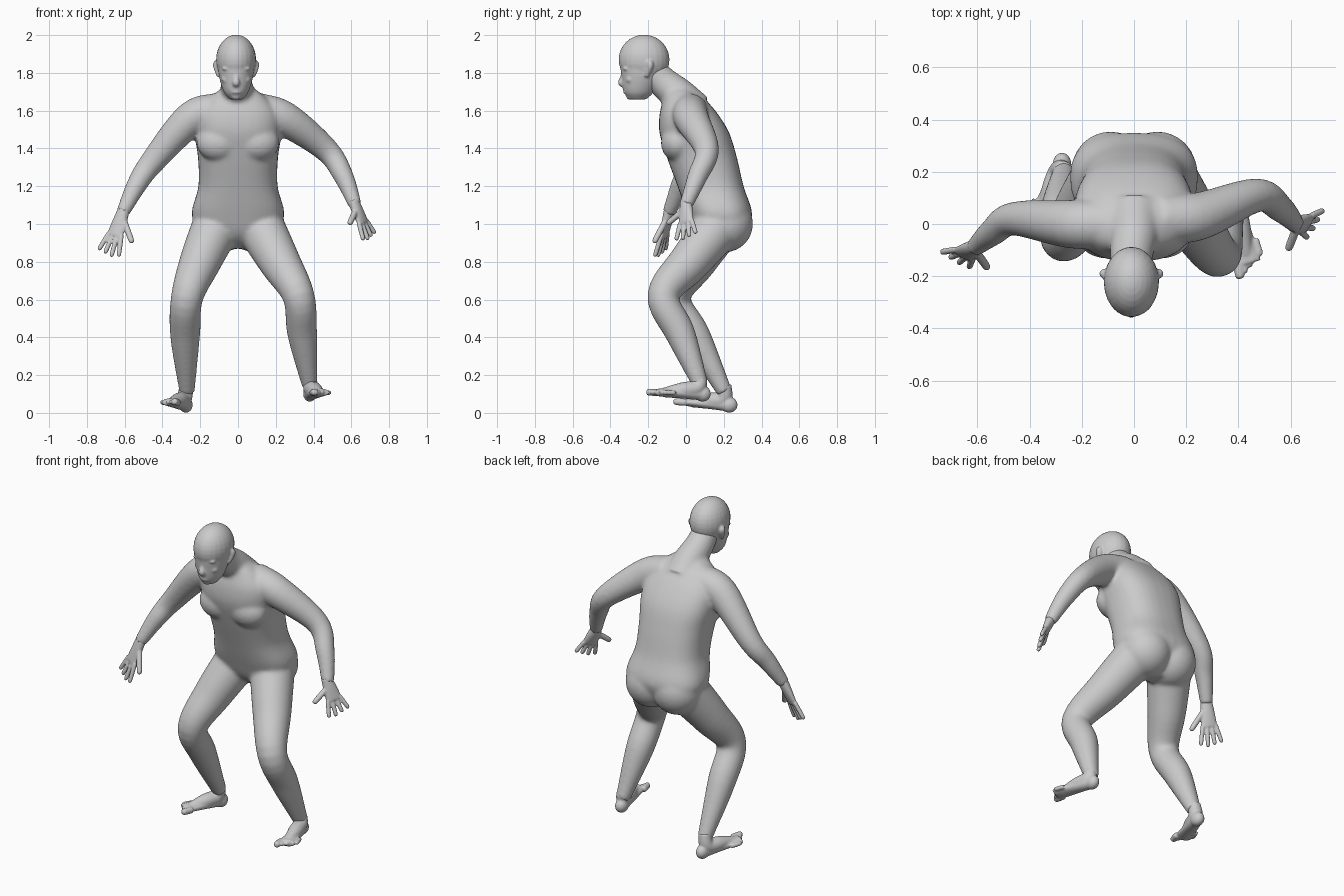
import bpy, bmesh, math
from mathutils import Vector, Matrix

if "Cube" in bpy.data.objects:
    bpy.data.objects.remove(bpy.data.objects["Cube"], do_unlink=True)

skin = bpy.data.materials.new("grey_skin")
skin.use_nodes = True
skin.diffuse_color = (.6, .6, .6, 1)
shader = skin.node_tree.nodes["Principled BSDF"]
shader.inputs["Base Color"].default_value = skin.diffuse_color

bm = bmesh.new()
UP = Vector((0, 0, 1))
RIGHTWARD = Vector((1, 0, 0))
MIDDLE = -.01  # the head sits slightly off centre


def smooth_rows(rows, steps):
    """Catmull-Rom interpolation through rows of position and radii."""
    rows = [Vector(row) for row in rows]
    before = rows[0] * 2 - rows[1]
    after = rows[-1] * 2 - rows[-2]
    points = [before, *rows, after]
    result = []
    for previous, start, end, following in zip(points, points[1:], points[2:], points[3:]):
        leaving = (end - previous) / 2
        arriving = (following - start) / 2
        for step in range(steps):
            t = step / steps
            ease = t * t * (3 - 2 * t)
            result.append(start.lerp(end, ease) + leaving * t * (1 - t) ** 2
                          - arriving * t * t * (1 - t))
    return result + [rows[-1]]


def loft(rows, across=RIGHTWARD, level=False, power=2, steps=6, sides=32):
    """Closed tube through rows (x, y, z, half width, half depth)."""
    rows = smooth_rows(rows, steps)
    centres = [Vector(row[:3]) for row in rows]
    last = len(rows) - 1
    rings = []
    for index, (row, centre) in enumerate(zip(rows, centres)):
        ahead = centres[min(index + 1, last)]
        behind = centres[max(index - 1, 0)]
        tangent = UP if level else (ahead - behind).normalized()
        wide = (across - tangent * across.dot(tangent)).normalized()
        deep = tangent.cross(wide)
        ring = []
        for corner in range(sides):
            angle = math.tau * corner / sides
            cosine, sine = math.cos(angle), math.sin(angle)
            width = math.copysign(abs(cosine) ** (2 / power), cosine) * row[3]
            depth = math.copysign(abs(sine) ** (2 / power), sine) * row[4]
            ring.append(bm.verts.new(centre + wide * width + deep * depth))
        rings.append(ring)
    for lower, upper in zip(rings, rings[1:]):
        for corner in range(sides):
            # Negative indexing closes the ring
            bm.faces.new((lower[corner - 1], lower[corner], upper[corner], upper[corner - 1]))
    bm.faces.new(rings[0])
    bm.faces.new(rings[-1])


def limb(points, radii):
    """Round tube through points."""
    loft([(*point, radius, radius) for point, radius in zip(points, radii)])


def ball(centre, size):
    """Ellipsoid."""
    placement = Matrix.Translation(centre) @ Matrix.Diagonal((*size, 1))
    bmesh.ops.create_uvsphere(bm, u_segments=24, v_segments=16, radius=1, matrix=placement)


def stacked(levels, x, power):
    """Level slices (z, y, half width, half depth) lofted upwards."""
    loft([(x, y, z, width, depth) for z, y, width, depth in levels],
         level=True, power=power)


def finish(name, voxel, softness):
    """Fuse everything modelled so far into one smooth skin."""
    bmesh.ops.recalc_face_normals(bm, faces=bm.faces)
    mesh = bpy.data.meshes.new(name)
    bm.to_mesh(mesh)
    bm.clear()
    mesh.materials.append(skin)
    part = bpy.data.objects.new(name, mesh)
    bpy.context.collection.objects.link(part)
    fuse = part.modifiers.new("fuse", "REMESH")
    fuse.mode = "VOXEL"
    fuse.voxel_size = voxel
    fuse.use_smooth_shade = True
    soften = part.modifiers.new("soften", "SMOOTH")
    soften.factor = .5
    soften.iterations = softness


def digit(start, end, radius):
    """Finger or toe with a rounded tip."""
    limb([start, start.lerp(end, .5), start.lerp(end, .9), end],
         [radius, radius, radius * .9, radius * .4])


def hand(name, wrist, tips, thumb):
    """Palm, four fingers and a thumb; the thumb sets the turn of the palm."""
    wrist, tips, thumb = Vector(wrist), Vector(tips), Vector(thumb)
    knuckles = wrist.lerp(tips, .5)
    forward = (tips - wrist).normalized()
    side = thumb - wrist
    side = (side - forward * side.dot(forward)).normalized()
    loft([(*wrist.lerp(knuckles, -.3), .03, .03), (*wrist.lerp(knuckles, .4), .04, .025),
          (*knuckles, .046, .017), (*knuckles.lerp(tips, .1), .04, .012)], across=side)
    for finger in range(4):
        offset = finger - 1.5
        reach = 1 - abs(offset - .5) / 12
        digit(knuckles + side * offset * .025,
              knuckles.lerp(tips, reach) + side * offset * .042, .0125)
    digit(wrist.lerp(knuckles, .3) + side * .02, thumb, .016)
    finish(name, .005, 3)


def foot(name, ankle, heel, toe):
    """Heel, sole, instep and five toes; the little toe lies away from the body."""
    ankle, heel, toe = Vector(ankle), Vector(heel), Vector(toe)
    side = (toe - heel).cross(UP).normalized()
    side *= math.copysign(1, side.x * ankle.x)
    ball(heel.lerp(toe, .13), (.036, .045, .042))
    loft([(*heel.lerp(toe, .1), .033, .036), (*heel.lerp(toe, .85), .05, .02)], across=side)
    limb([ankle + UP * .04, heel.lerp(toe, .22) + UP * .03, heel.lerp(toe, .45) + UP * .015,
          heel.lerp(toe, .75)], [.036, .042, .042, .026])
    for number in range(5):
        offset = side * (number - 1.8) * .022
        reach = 1 - number / 20
        digit(heel.lerp(toe, reach - .2) + offset, heel.lerp(toe, reach) + offset * 1.1,
              .013 if number else .019)
    finish(name, .006, 5)


# Torso, from crotch to collar
stacked([(.87, .19, .05, .05), (.94, .18, .19, .12), (1.05, .18, .245, .17),
         (1.2, .13, .21, .175), (1.35, .085, .212, .185), (1.48, .045, .23, .185),
         (1.58, .015, .22, .155), (1.66, -.01, .16, .11), (1.73, -.05, .07, .05)], 0, 2.5)
for mirror in (-1, 1):
    # Buttock and chest muscle
    ball((mirror * .09, .205, 1), (.15, .15, .15))
    ball((mirror * .1, -.045, 1.43), (.12, .088, .1))

# Neck
limb([(0, .02, 1.6), (0, -.04, 1.68), (MIDDLE, -.12, 1.75), (MIDDLE, -.2, 1.83)],
     [.12, .095, .082, .075])

# Arms through collar, shoulder, elbow, forearm and wrist
arm_radii = [.096, .092, .065, .053, .036]
left_wrist = (.62, 0, 1.1)
right_wrist = (-.61, -.09, 1.06)
limb([(.1, .02, 1.6), (.25, .03, 1.555), (.47, .11, 1.39), (.56, .06, 1.25), left_wrist],
     arm_radii)
limb([(-.1, 0, 1.6), (-.25, 0, 1.555), (-.46, .02, 1.32), (-.54, -.03, 1.2), right_wrist],
     arm_radii)

# Legs through hip, thigh, knee, calf and ankle
leg_radii = [.13, .11, .085, .079, .041]
left_ankle = (.38, .08, .14)
right_ankle = (-.27, .205, .11)
limb([(.11, .18, 1), (.22, .02, .8), (.32, -.12, .62), (.34, -.03, .42), left_ankle],
     leg_radii)
limb([(-.11, .18, 1), (-.2, .05, .8), (-.27, -.06, .61), (-.28, .05, .41), right_ankle],
     leg_radii)
finish("body", .01, 12)

# Cranium and jaw
ball((MIDDLE, -.222, 1.87), (.106, .135, .132))
stacked([(1.66, -.255, .035, .045), (1.7, -.25, .066, .08), (1.78, -.237, .09, .105),
         (1.87, -.23, .1, .122)], MIDDLE, 2)

# Nose, lips and chin
limb([(MIDDLE, -.325, 1.81), (MIDDLE, -.335, 1.77), (MIDDLE, -.34, 1.747),
      (MIDDLE, -.32, 1.737)], [.012, .016, .02, .014])
for height in (1.698, 1.712):
    ball((MIDDLE, -.32, height), (.028, .014, .008))
ball((MIDDLE, -.296, 1.675), (.028, .02, .018))
for mirror in (-1, 1):
    # Brow, eye, cheek and ear
    ball((mirror * .04 + MIDDLE, -.318, 1.822), (.036, .018, .01))
    ball((mirror * .04 + MIDDLE, -.314, 1.797), (.017, .012, .009))
    ball((mirror * .05 + MIDDLE, -.295, 1.765), (.027, .024, .022))
    limb([(mirror * .09 + MIDDLE, -.21, 1.78), (mirror * .105 + MIDDLE, -.19, 1.84),
          (mirror * .1 + MIDDLE, -.2, 1.86)], [.012, .018, .012])
finish("head", .006, 6)

hand("left_hand", left_wrist, tips=(.7, 0, .92), thumb=(.59, -.1, 1))
hand("right_hand", right_wrist, tips=(-.69, -.14, .83), thumb=(-.56, -.17, .9))
foot("left_foot", left_ankle, heel=(.37, .13, .1), toe=(.45, -.2, .11))
foot("right_foot", right_ankle, heel=(-.26, .27, .04), toe=(-.38, -.05, .06))
bm.free()
